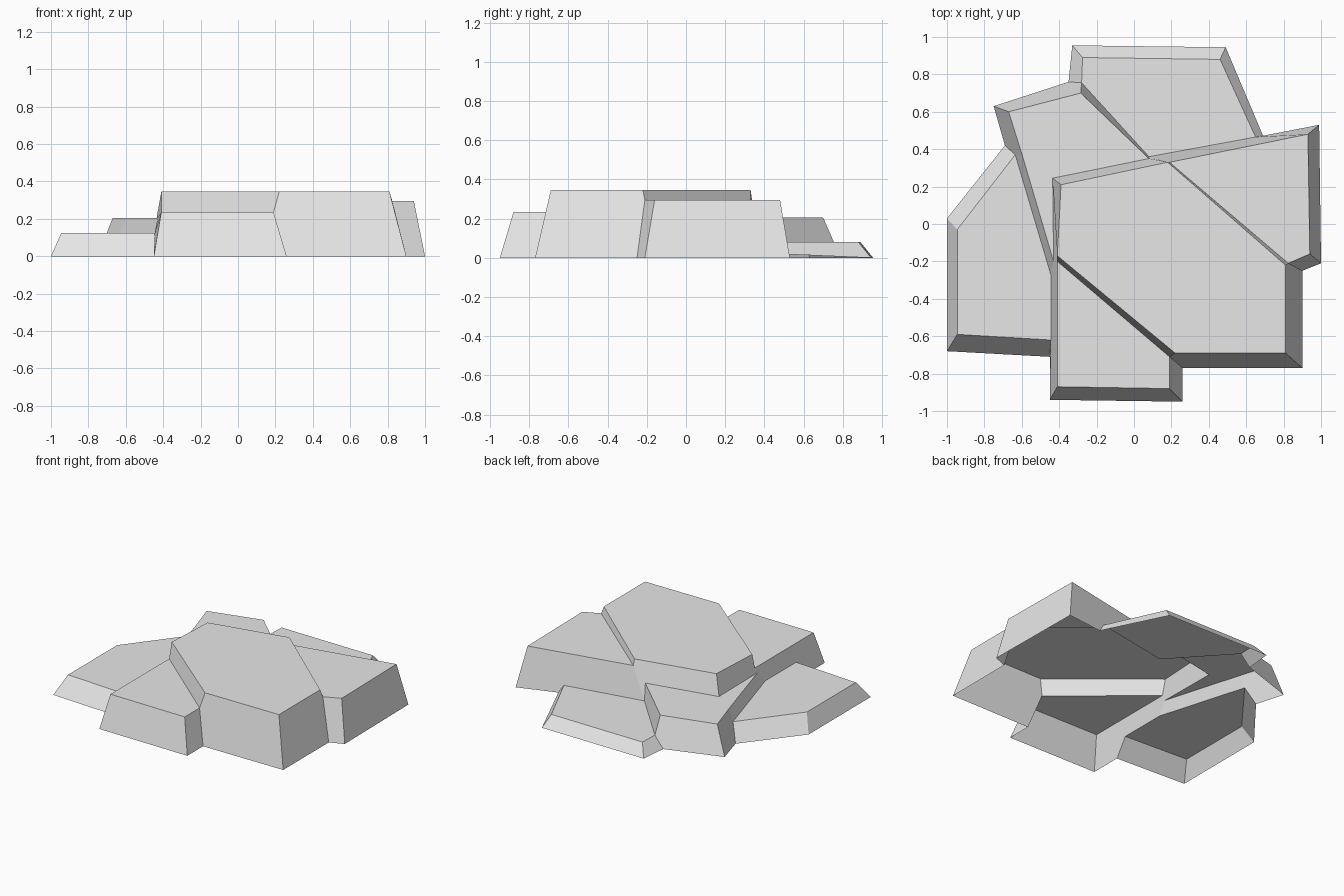
import bpy
import bmesh

cube = bpy.data.objects.get("Cube")
if cube:
    bpy.data.objects.remove(cube, do_unlink=True)

# One stone colour
stone = bpy.data.materials.new("pale_grey_stone")
stone.use_nodes = True
grey = (0.8, 0.8, 0.8, 1)
stone.diffuse_color = grey
stone.node_tree.nodes["Principled BSDF"].inputs["Base Color"].default_value = grey

points = {}


def level(z, **corners):
    """Register named corner points that all lie at one height."""
    for name, (x, y) in corners.items():
        points[name] = (x, y, z)


# Slab tops, from the highest step down
level(.345, mid_back_left=(-.39, .21), mid_back=(.18, .33), mid_right=(.81, -.22),
      mid_front_right=(.81, -.69), mid_front=(.22, -.69), mid_left=(-.41, -.17))
level(.295, side_inner=(.19, .33), side_back=(.93, .48),
      side_front=(.94, -.16), side_notch=(.825, -.21))
level(.235, front_inner=(-.41, -.2), front_left=(-.41, -.87),
      front_right=(.19, -.88), front_notch=(.19, -.71))
level(.205, rear_left=(-.67, .6), rear_right=(-.285, .7), rear_tip=(.08, .35),
      rear_inner=(-.435, .245), rear_front=(-.43, -.2), rear_bend=(-.595, .36))
level(.125, low_back=(-.635, .37), low_inner=(-.445, -.27), low_front=(-.445, -.62),
      low_front_left=(-.945, -.59), low_left=(-.945, -.03))
level(.08, ledge_inner=(-.28, .755), ledge_left=(-.275, .89), ledge_right=(.46, .88),
      ledge_end=(.65, .465), ledge_tip=(.08, .36))
level(.02, foot_ledge_end=(.69, .472))

# Outline on the ground
level(0, foot_side_back=(.99, .53), foot_side_front=(1, -.21), foot_side_notch=(.9, -.25),
      foot_mid_right=(.9, -.77), foot_front_notch=(.26, -.77), foot_front_right=(.26, -.95),
      foot_front_left=(-.45, -.94), foot_low_inner=(-.45, -.71), foot_low_front=(-1, -.68),
      foot_low_left=(-1, .03), foot_low_back=(-.69, .42), foot_rear_left=(-.75, .63),
      foot_ledge_inner=(-.35, .76), foot_ledge_left=(-.33, .955), foot_ledge_right=(.49, .945))


def slab(name, *faces):
    """Open shell piece made of a flat cap and its sloping sides."""
    bm = bmesh.new()
    verts = {}
    for face in faces:
        loop = []
        for key in face.split():
            if key not in verts:
                verts[key] = bm.verts.new(points[key])
            loop.append(verts[key])
        f = bm.faces.new(loop)
        f.normal_update()
        if f.normal.z < 0:
            f.normal_flip()
    mesh = bpy.data.meshes.new(name)
    bm.to_mesh(mesh)
    bm.free()
    mesh.materials.append(stone)
    obj = bpy.data.objects.new(name, mesh)
    bpy.context.collection.objects.link(obj)


# Highest slab: cap, steps to its neighbours, front and right sides
slab("middle_slab",
     "mid_back_left mid_back mid_right mid_front_right mid_front mid_left",
     "mid_back mid_right side_notch side_inner",
     "mid_left mid_front front_notch front_inner",
     "mid_front mid_front_right foot_mid_right foot_front_notch front_notch",
     "mid_front_right mid_right side_notch foot_side_notch foot_mid_right",
     "mid_back_left mid_left front_inner rear_front rear_inner",
     "mid_back_left mid_back side_inner ledge_tip rear_tip rear_inner")

# Right slab
slab("right_slab",
     "side_inner side_back side_front side_notch",
     "side_back side_front foot_side_front foot_side_back",
     "side_front side_notch foot_side_notch foot_side_front",
     "side_inner side_back foot_side_back foot_ledge_end ledge_end ledge_tip")

# Front slab
slab("front_slab",
     "front_inner front_left front_right front_notch",
     "front_left front_right foot_front_right foot_front_left",
     "front_right front_notch foot_front_notch foot_front_right",
     "front_inner front_left foot_front_left foot_low_inner low_front low_inner rear_front")

# Rear left slab
slab("rear_slab",
     "rear_left rear_right rear_tip rear_inner rear_front rear_bend",
     "rear_left rear_right ledge_inner foot_ledge_inner foot_rear_left",
     "rear_right rear_tip ledge_tip ledge_inner",
     "rear_left rear_bend low_back foot_low_back foot_rear_left",
     "rear_bend rear_front low_inner low_back")

# Low left slab
slab("left_slab",
     "low_back low_inner low_front low_front_left low_left",
     "low_left low_front_left foot_low_front foot_low_left",
     "low_left low_back foot_low_back foot_low_left",
     "low_front_left low_front foot_low_inner foot_low_front")

# Lowest ledge at the back
slab("back_ledge",
     "ledge_inner ledge_left ledge_right ledge_end ledge_tip",
     "ledge_left ledge_right foot_ledge_right foot_ledge_left",
     "ledge_right ledge_end foot_ledge_end foot_ledge_right",
     "ledge_inner ledge_left foot_ledge_left foot_ledge_inner")
